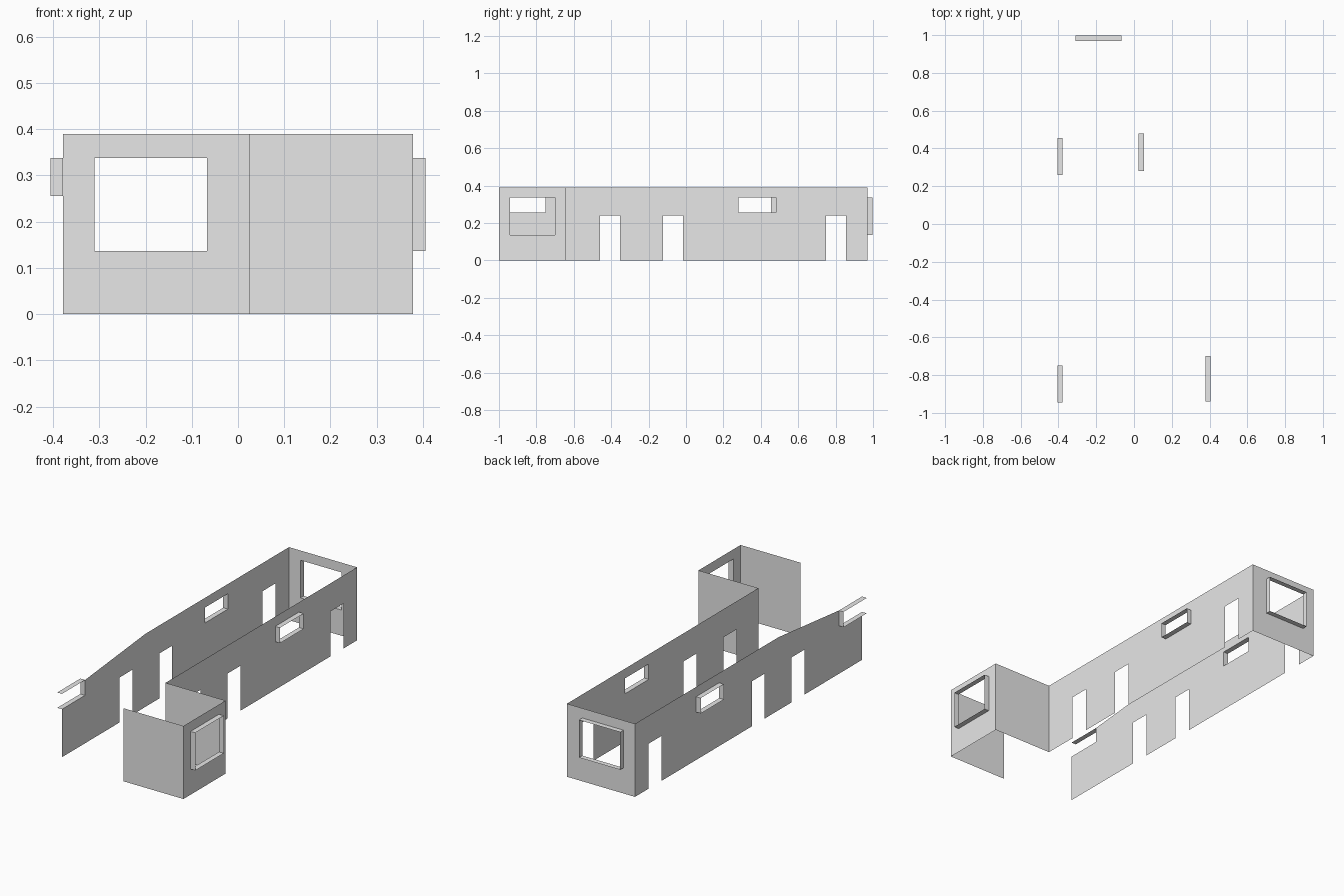
import bpy

if "Cube" in bpy.data.objects:
    bpy.data.objects.remove(bpy.data.objects["Cube"])

H = 0.39                                   # wall height
XL, XM, XR = -0.378, 0.024, 0.378          # left, middle, right wall planes
YF, YS, YB = -1.0, -0.645, 0.97            # front, step, back wall planes
DEPTH = 0.028                              # window frame projection

plaster = bpy.data.materials.new("light_grey_plaster")
plaster.diffuse_color = (0.8, 0.8, 0.8, 1)
plaster.use_nodes = True
plaster.node_tree.nodes["Principled BSDF"].inputs["Base Color"].default_value = plaster.diffuse_color


def add_mesh(name, verts, faces):
    me = bpy.data.meshes.new(name)
    me.from_pydata(verts, [], faces)
    me.materials.append(plaster)
    ob = bpy.data.objects.new(name, me)
    bpy.context.collection.objects.link(ob)
    return ob


def at(axis, plane, u, z):
    """Point on a wall plane: axis 'x' runs along y, axis 'y' runs along x."""
    return (plane, u, z) if axis == 'x' else (u, plane, z)


def wall(name, axis, plane, side, u0, u1, holes=(), extra=()):
    """Thin wall as a grid of quads that skips openings (u0, u1, z0, z1)."""
    us = sorted({u0, u1, *[v for h in holes for v in h[:2]]})
    zs = sorted({0, H, *[v for h in holes for v in h[2:]]})
    flip = (side > 0) != (axis == 'x')
    index, faces = {}, []

    def vid(p):
        return index.setdefault(p, len(index))

    polys = [list(p) for p in extra]
    for a, b in zip(us, us[1:]):
        for c, d in zip(zs, zs[1:]):
            mu, mz = (a + b) / 2, (c + d) / 2
            if not any(h[0] < mu < h[1] and h[2] < mz < h[3] for h in holes):
                polys.append([(a, c), (b, c), (b, d), (a, d)])
    for p in polys:
        f = [vid(at(axis, plane, u, z)) for u, z in p]
        faces.append(f[::-1] if flip else f)
    add_mesh(name, list(index), faces)


def frame(name, axis, plane, side, win, sides=4):
    """Thin plates projecting outward around a window opening."""
    a, b, c, d = win
    ring = [(a, c), (b, c), (b, d), (a, d)]
    verts = [at(axis, plane + o, u, z) for o in (0, side * DEPTH) for u, z in ring]
    flip = (side > 0) != (axis == 'x')
    faces = []
    for i in range(sides):                 # bottom, far side, top, near side
        j = (i + 1) % 4
        f = [i, j, j + 4, i + 4]
        faces.append(f if not flip else f[::-1])
    add_mesh(name, verts, faces)


# Openings
doors = [(-0.46, -0.352, 0, 0.24), (-0.123, -0.015, 0, 0.24), (0.748, 0.855, 0, 0.24)]
win_left_front = (-0.945, -0.75, 0.256, 0.338)
win_left_back = (0.26, 0.455, 0.256, 0.338)
win_middle = (0.28, 0.48, 0.256, 0.338)
win_bay = (-0.94, -0.70, 0.137, 0.338)
win_back = (-0.31, -0.067, 0.137, 0.338)

# Left wall, with its broken-away upper front corner
KINK = -0.24
wall("left_wall", 'x', XL, -1, -0.945, YB,
     doors + [win_left_front, win_left_back, (-0.945, KINK, 0.338, H)],
     extra=[[(-0.75, 0.338), (KINK, 0.338), (KINK, H)]])

# Remaining walls
wall("back_wall", 'y', YB, 1, XL, XM, [win_back])
wall("middle_wall", 'x', XM, 1, YS, YB, doors + [win_middle])
wall("bay_back_wall", 'y', YS, 1, XM, XR)
wall("bay_side_wall", 'x', XR, 1, YF, YS, [win_bay])
wall("bay_front_wall", 'y', YF, -1, XM, XR)

# Window frames
frame("left_front_window_frame", 'x', XL, -1, win_left_front, sides=3)
frame("left_back_window_frame", 'x', XL, -1, win_left_back)
frame("middle_window_frame", 'x', XM, 1, win_middle)
frame("bay_window_frame", 'x', XR, 1, win_bay)
frame("back_window_frame", 'y', YB, 1, win_back)
